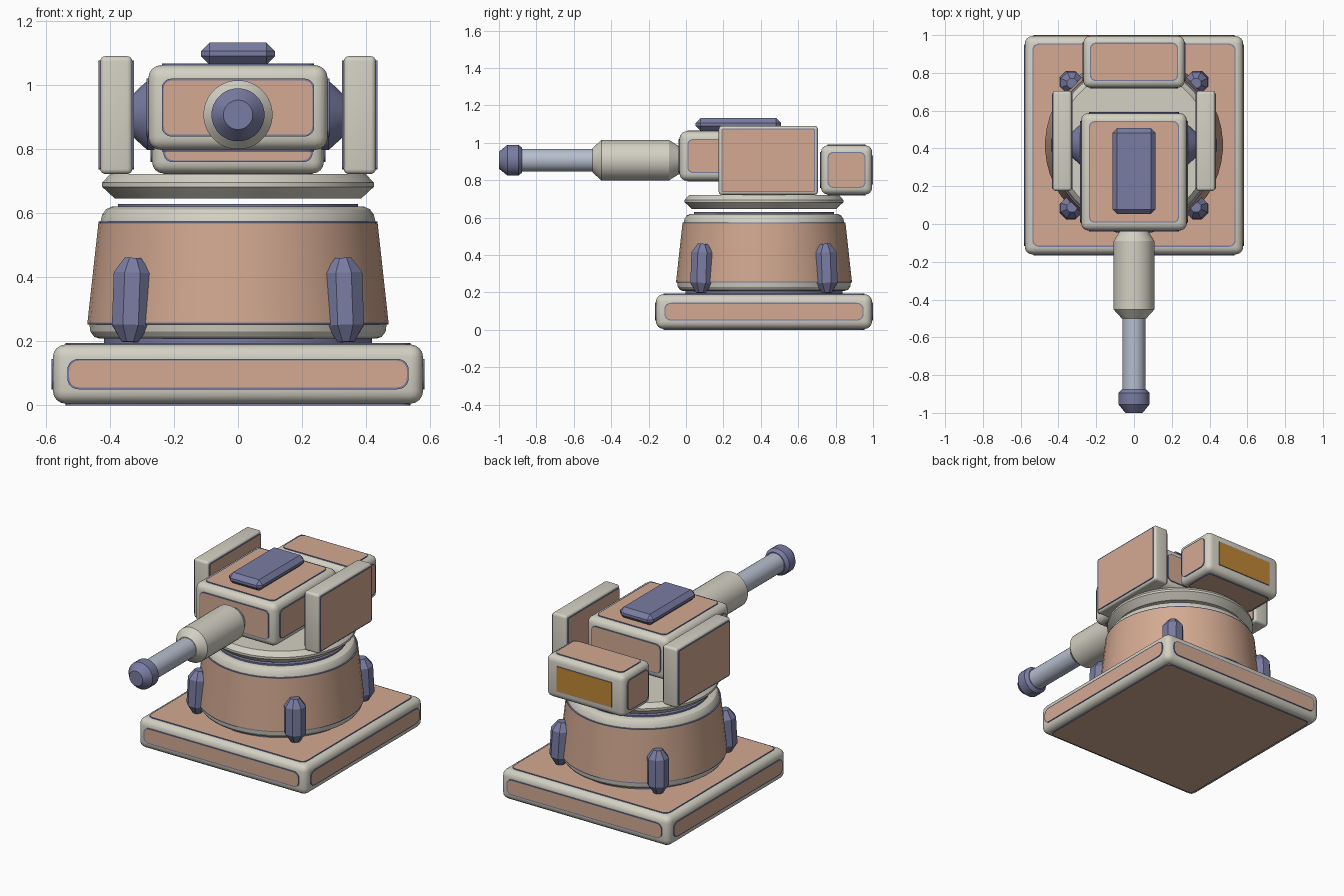
import bpy, bmesh, math
from mathutils import Matrix, Vector

if "Cube" in bpy.data.objects:
    bpy.data.objects.remove(bpy.data.objects["Cube"])


def srgb(*c):
    return [((v / 255 + 0.055) / 1.055) ** 2.4 for v in c] + [1.0]


def material(name, *rgb):
    m = bpy.data.materials.new(name)
    m.diffuse_color = srgb(*rgb)
    m.use_nodes = True
    m.node_tree.nodes["Principled BSDF"].inputs["Base Color"].default_value = m.diffuse_color
    return m


TAN = material("tan", 212, 170, 146)
CREAM = material("cream", 211, 208, 195)
BLUE = material("slate blue", 121, 124, 162)
STEEL = material("pale steel", 182, 190, 206)
GOLD = material("gold", 192, 136, 54)


def finish(name, bm, mats, angle=35):
    bmesh.ops.recalc_face_normals(bm, faces=bm.faces[:])
    me = bpy.data.meshes.new(name)
    bm.to_mesh(me)
    bm.free()
    for m in mats:
        me.materials.append(m)
    ob = bpy.data.objects.new(name, me)
    bpy.context.collection.objects.link(ob)
    bpy.ops.object.select_all(action='DESELECT')
    ob.select_set(True)
    bpy.context.view_layer.objects.active = ob
    bpy.ops.object.shade_smooth_by_angle(angle=math.radians(angle))
    return ob


def block(name, lo, hi, bevel, mat, segments=4):
    """Box between two corners with rounded or chamfered edges."""
    lo, hi = Vector(lo), Vector(hi)
    bm = bmesh.new()
    bmesh.ops.create_cube(bm, size=1, matrix=Matrix.Translation((lo + hi) / 2)
                          @ Matrix.Diagonal((hi - lo).to_4d()))
    bmesh.ops.bevel(bm, geom=bm.edges[:], offset=bevel, segments=segments,
                    profile=0.5, affect='EDGES')
    return finish(name, bm, [mat], 35 if segments > 1 else 20)


def panels(name, lo, hi, sides, margin, radius, mat=TAN, rim=0.006):
    """Thin rimmed plates on the chosen sides of a box, such as '+x'."""
    lo, hi = Vector(lo), Vector(hi)
    mid, half = (lo + hi) / 2, (hi - lo) / 2
    bm = bmesh.new()
    for side in sides:
        a = "xyz".index(side[1])
        s = 1 if side[0] == '+' else -1
        u, v = (a + 1) % 3, (a + 2) % 3
        ring = []
        for q, (su, sv) in enumerate([(1, 1), (-1, 1), (-1, -1), (1, -1)]):
            for k in range(6):
                t = math.radians(90 * q + 18 * k)
                p = Vector()
                p[a] = mid[a] + s * (half[a] - 0.002)
                p[u] = mid[u] + su * (half[u] - margin - radius) + radius * math.cos(t)
                p[v] = mid[v] + sv * (half[v] - margin - radius) + radius * math.sin(t)
                ring.append(bm.verts.new(p))
        base = bm.faces.new(ring)
        ext = bmesh.ops.extrude_face_region(bm, geom=[base])["geom"]
        push = Vector()
        push[a] = s * 0.007
        bmesh.ops.translate(bm, vec=push,
                            verts=[g for g in ext if isinstance(g, bmesh.types.BMVert)])
        top = [g for g in ext if isinstance(g, bmesh.types.BMFace)][0]
        top.normal_update()
        bmesh.ops.inset_region(bm, faces=[top], thickness=rim)
        top.material_index = 1
    return finish(name, bm, [BLUE, mat])


def lathe(name, profile, mats, bands=None, matrix=Matrix(), n=40, angle=25):
    """Turn (radius, height) points about z; bands gives each strip's material."""
    bm = bmesh.new()
    rings = [[bm.verts.new((r * math.cos((i + .5) * math.tau / n),
                            r * math.sin((i + .5) * math.tau / n), h))
              for i in range(n)] for r, h in profile]
    for j in range(len(rings) - 1):
        for i in range(n):
            k = (i + 1) % n
            f = bm.faces.new((rings[j][i], rings[j][k], rings[j + 1][k], rings[j + 1][i]))
            f.material_index = bands[j] if bands else 0
    for ring, b in ((rings[0], 0), (rings[-1], -1)):
        bm.faces.new(ring).material_index = bands[b] if bands else 0
    bm.transform(matrix)
    return finish(name, bm, mats, angle)


ALL = ['+x', '-x', '+y', '-y', '+z', '-z']
CY = 0.417

# Square base with a panel on every side
lo, hi = (-0.578, CY - 0.578, 0.005), (0.578, CY + 0.578, 0.19)
block("base_frame", lo, hi, 0.04, CREAM)
panels("base_panels", lo, hi, ALL[:4], 0.045, 0.035)
panels("base_top_and_bottom", lo, hi, ALL[4:], 0.04, 0.035)

# Tapered drum with cream rings and thin blue seams
lathe("drum", [(0.42, 0.185), (0.42, 0.208), (0.432, 0.208), (0.45, 0.214), (0.462, 0.23),
               (0.465, 0.252), (0.471, 0.253), (0.471, 0.259), (0.437, 0.568),
               (0.437, 0.573), (0.43, 0.574), (0.425, 0.595), (0.413, 0.612),
               (0.395, 0.62), (0.376, 0.62), (0.376, 0.629), (0.368, 0.629)],
      [CREAM, TAN, BLUE],
      [2, 0, 0, 0, 0, 2, 2, 1, 2, 2, 0, 0, 0, 0, 2, 2], Matrix.Translation((0, CY, 0)), 48)

# Four octagonal studs leaning on the drum
for i in range(4):
    turn = Matrix.Rotation(math.radians(45 + 90 * i), 4, 'Z')
    lathe(f"drum_stud_{i + 1}", [(0.028, 0), (0.063, 0.052), (0.063, 0.215), (0.028, 0.262)],
          [BLUE], None, Matrix.Translation((0, CY, 0.198)) @ turn
          @ Matrix.Translation((0.477, 0, 0)) @ Matrix.Rotation(-0.05, 4, 'Y'), 8)

# Rotating plate above the drum
lathe("turntable", [(0.385, 0.645), (0.425, 0.682), (0.425, 0.695), (0.4, 0.722)],
      [CREAM], None, Matrix.Translation((0, CY, 0)), 48)

# Gun housing and roof hatch
lo, hi = (-0.28, -0.035, 0.797), (0.28, 0.587, 1.062)
block("housing_frame", lo, hi, 0.04, CREAM)
panels("housing_panels", lo, hi, ALL, 0.042, 0.03)
block("roof_hatch", (-0.115, 0.052, 1.064), (0.115, 0.508, 1.132), 0.026, BLUE, 1)

# Rear pack with a gold plate on its back
lo, hi = (-0.268, 0.722, 0.724), (0.268, 0.995, 0.986)
block("rear_pack_frame", lo, hi, 0.035, CREAM)
panels("rear_pack_panels", lo, hi, ['+x', '-x', '-y', '+z', '-z'], 0.035, 0.03)
panels("rear_pack_gold_plate", (-0.19, 0.722, 0.778), (0.19, 0.995, 0.932), ['+y'],
       0, 0.002, GOLD, 0.002)

# Side shields on pivot hubs
for s, word in ((-1, "left"), (1, "right")):
    a, b = sorted((s * 0.33, s * 0.43))
    lo, hi = (a, 0.175, 0.722), (b, 0.705, 1.09)
    block(f"{word}_shield", lo, hi, 0.016, CREAM)
    panels(f"{word}_shield_panels", lo, hi, ['+x', '-x'], 0.014, 0.01)
    lathe(f"{word}_hub", [(0.11, 0.26), (0.11, 0.283), (0.095, 0.30), (0.068, 0.328)],
          [BLUE], None, Matrix.Translation((0, 0.42, 0.905))
          @ Matrix.Rotation(s * math.pi / 2, 4, 'Y'), 16, 20)

# Barrel pointing forward
forward = Matrix.Translation((0, 0, 0.907)) @ Matrix.Rotation(math.pi / 2, 4, 'X')
lathe("barrel_sleeve", [(0.07, 0.03), (0.108, 0.09), (0.108, 0.453), (0.065, 0.5)],
      [CREAM], None, forward, 32)
lathe("barrel_tube", [(0.061, 0.48), (0.061, 0.89)], [STEEL], None, forward, 32)
lathe("muzzle", [(0.066, 0.876), (0.083, 0.895), (0.083, 0.955), (0.046, 1.0)],
      [BLUE], None, forward, 24)
